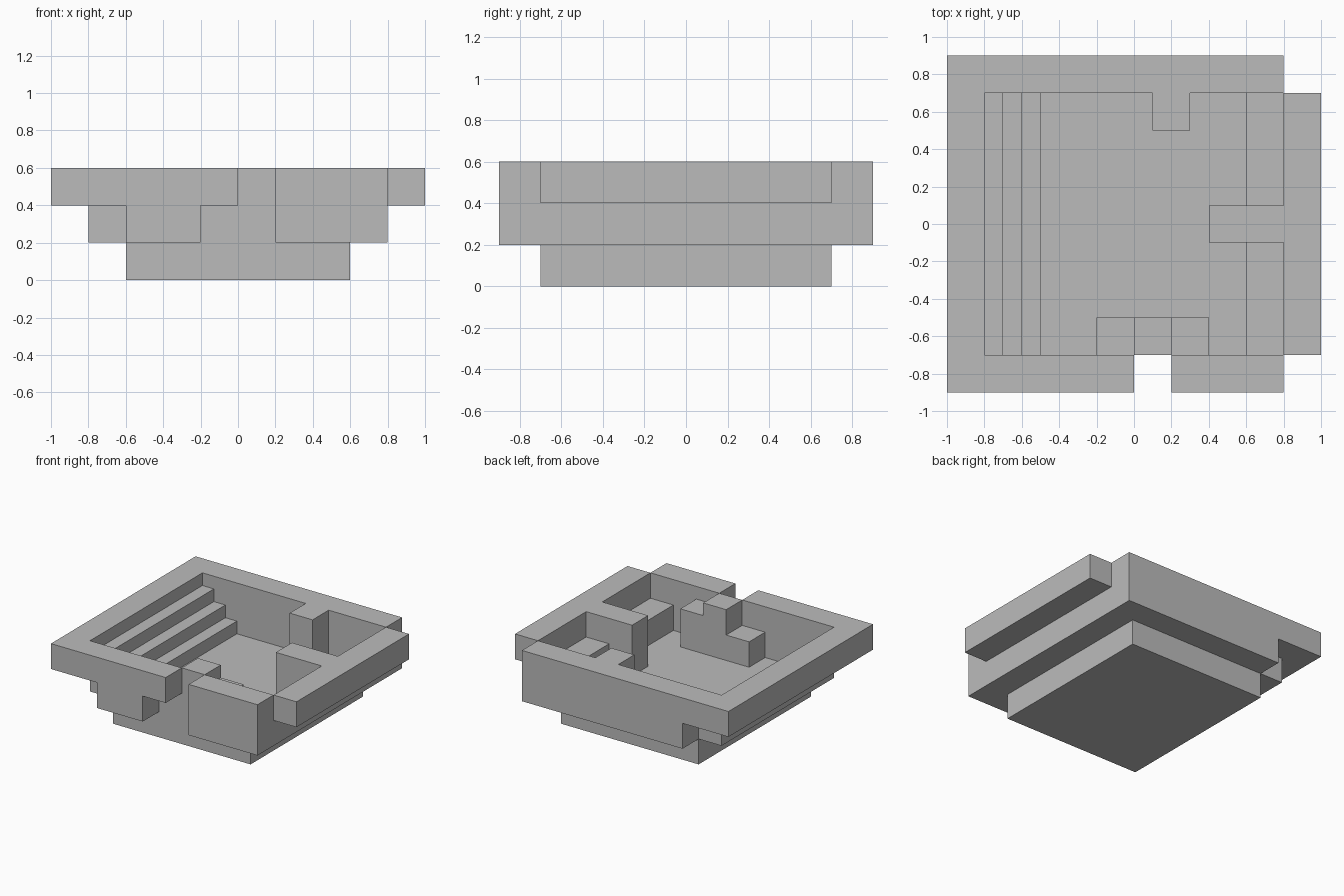
import bpy
import bmesh
from mathutils import Matrix, Vector

if "Cube" in bpy.data.objects:
    bpy.data.objects.remove(bpy.data.objects["Cube"], do_unlink=True)

stone = bpy.data.materials.new("plain_grey")
stone.use_nodes = True
GREY = (0.5, 0.5, 0.5, 1)
stone.diffuse_color = GREY
stone.node_tree.nodes["Principled BSDF"].inputs["Base Color"].default_value = GREY

# Heights of the stacked layers
FLOOR, LEDGE, RIM = 0.2, 0.4, 0.6


def block(name, x, y, z):
    """Box spanning the given (low, high) range on each axis."""
    low, high = (Vector(c) for c in zip(x, y, z))
    bm = bmesh.new()
    bmesh.ops.create_cube(bm, size=1, matrix=Matrix.LocRotScale(
        (low + high) / 2, None, high - low))
    mesh = bpy.data.meshes.new(name)
    bm.to_mesh(mesh)
    bm.free()
    mesh.materials.append(stone)
    obj = bpy.data.objects.new(name, mesh)
    bpy.context.collection.objects.link(obj)
    return obj


INSIDE = (-0.7, 0.7)
FRONT = (-0.9, -0.7)
BACK = (0.7, 0.9)
upper, lower, full = (LEDGE, RIM), (FLOOR, LEDGE), (FLOOR, RIM)

# Base slab, whose top is the floor
block("base_floor", (-0.6, 0.6), INSIDE, (0, FLOOR))

# Outer walls
block("right_wall", (-1, -0.8), (-0.9, 0.9), upper)
block("left_wall", (0.8, 1), INSIDE, upper)
block("back_wall_upper", (-0.8, 0.8), BACK, upper)
block("back_wall_lower", (-0.6, 0.8), BACK, lower)
block("front_wall_upper", (-0.8, 0), FRONT, upper)
block("front_wall_lower", (-0.6, -0.2), FRONT, lower)
block("front_wall_left", (0.2, 0.8), FRONT, full)

# Staircase going down to the floor
for i in range(3):
    x = -0.8 + i * 0.1
    block(f"stair_{i + 1}", (x, x + 0.1), INSIDE, (FLOOR, 0.5 - i * 0.1))

# Ledge on the left, split by a buttress
block("ledge_front", (0.6, 0.8), (-0.7, -0.1), lower)
block("ledge_back", (0.6, 0.8), (0.1, 0.7), lower)
block("left_buttress", (0.4, 0.8), (-0.1, 0.1), full)

# Pillar on the back wall
block("back_pillar", (0.1, 0.3), (0.5, 0.7), full)

# Stepped barrier behind the front opening
for i, top in enumerate((LEDGE, RIM, 0.5)):
    x = -0.2 + i * 0.2
    block(f"barrier_step_{i + 1}", (x, x + 0.2), (-0.7, -0.5), (FLOOR, top))
